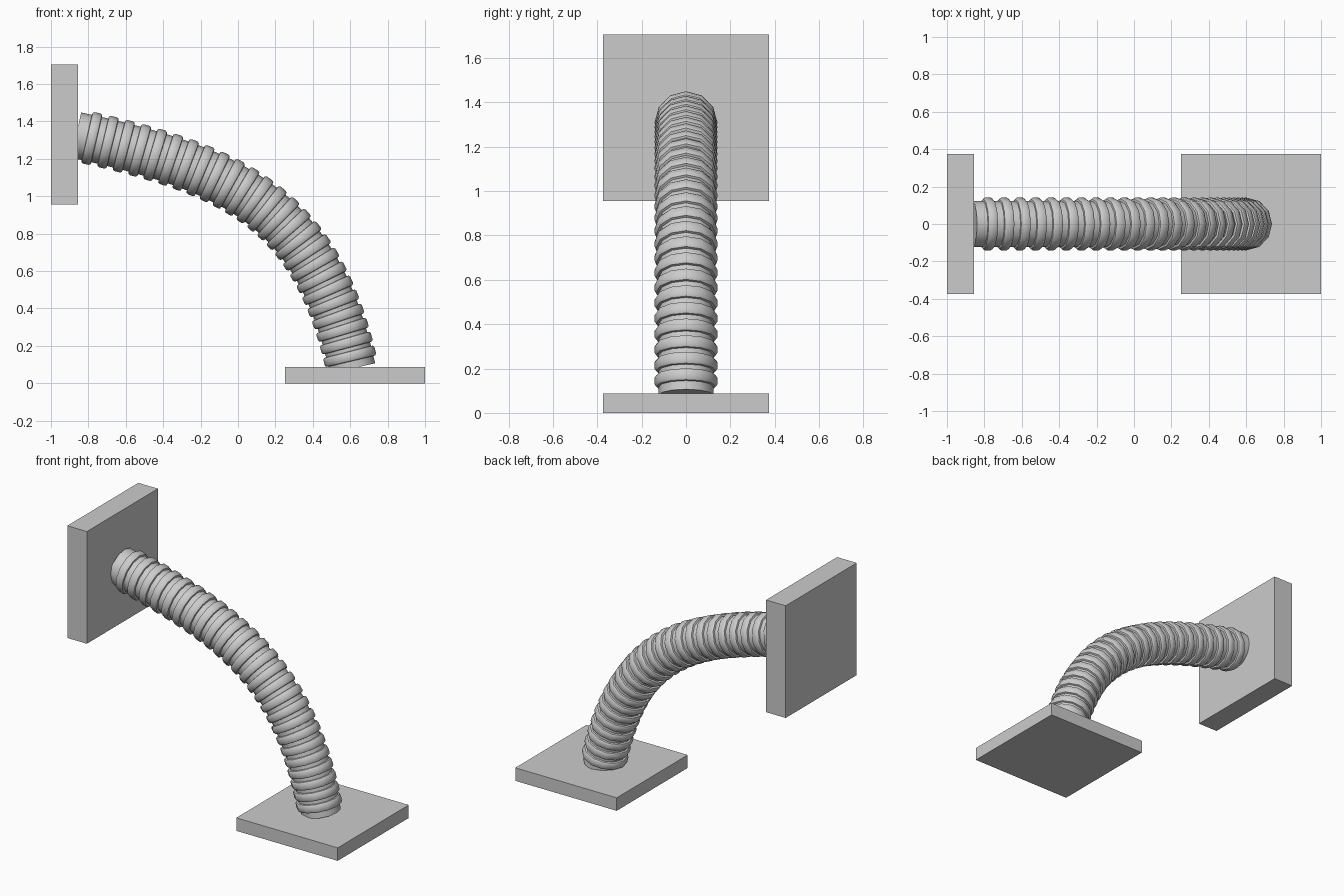
import bpy, bmesh, math
from mathutils import Vector

if "Cube" in bpy.data.objects:
    bpy.data.objects.remove(bpy.data.objects["Cube"])

SIDES = 12
RINGS = 25
CORE_R = 0.124


def plate(name, lo, hi):
    lo, hi = Vector(lo), Vector(hi)
    bpy.ops.mesh.primitive_cube_add(size=1, location=(lo + hi) / 2)
    ob = bpy.context.object
    ob.name = name
    ob.scale = hi - lo
    bpy.ops.object.transform_apply(location=False, rotation=False, scale=True)


# Square mounting plates
plate("wall_plate", (-1.0, -0.375, 0.955), (-0.855, 0.375, 1.705))
plate("base_plate", (0.25, -0.375, 0.0), (1.0, 0.375, 0.087))

# Hose centre line: a cubic curve between the plates
P = [Vector(p) for p in ((-0.865, 0, 1.327), (-0.02, 0, 1.142),
                         (0.422, 0, 0.942), (0.612, 0, 0.08))]


def point(t):
    u = 1 - t
    return P[0]*u**3 + P[1]*3*u*u*t + P[2]*3*u*t*t + P[3]*t**3


def tangent(t):
    u = 1 - t
    return ((P[1]-P[0])*u*u + (P[2]-P[1])*2*u*t + (P[3]-P[2])*t*t).normalized()


# Arc length lookup
N = 1000
lengths = [0.0]
for i in range(N):
    lengths.append(lengths[-1] + (point((i+1)/N) - point(i/N)).length)
total = lengths[-1]


def param(s):
    i = next((k for k in range(N) if lengths[k+1] >= s), N - 1)
    return (i + (s - lengths[i]) / (lengths[i+1] - lengths[i])) / N


# Corrugated profile: (distance along hose, radius)
ridge = [(-0.027, CORE_R), (-0.025, 0.135), (-0.016, 0.141),
         (0.016, 0.141), (0.025, 0.135), (0.027, CORE_R)]
stations = [(0.0, CORE_R)]
first, last = 0.085, total - 0.065
for i in range(RINGS):
    f = i / (RINGS - 1)
    f += 0.1 * f * (1 - f)          # ridges sit slightly closer near the base
    s = first + (last - first) * f
    stations += [(s + d, r) for d, r in ridge]
stations.append((total, CORE_R))

# Sweep the profile into the hose
bm = bmesh.new()
loops = []
side = Vector((0, 1, 0))
for s, r in stations:
    t = param(s)
    c, up = point(t), tangent(t).cross(side)
    loops.append([bm.verts.new(c + r * (math.cos(a) * up + math.sin(a) * side))
                  for a in (2 * math.pi * k / SIDES for k in range(SIDES))])
for a, b in zip(loops, loops[1:]):
    for k in range(SIDES):
        n = (k + 1) % SIDES
        bm.faces.new((a[k], a[n], b[n], b[k]))
bm.faces.new(loops[0])
bm.faces.new(loops[-1])
bmesh.ops.recalc_face_normals(bm, faces=bm.faces)
me = bpy.data.meshes.new("corrugated_hose")
bm.to_mesh(me)
bm.free()
hose = bpy.data.objects.new("corrugated_hose", me)
bpy.context.collection.objects.link(hose)
bpy.ops.object.select_all(action='DESELECT')
hose.select_set(True)
bpy.context.view_layer.objects.active = hose
bpy.ops.object.shade_smooth_by_angle(angle=math.radians(40))
